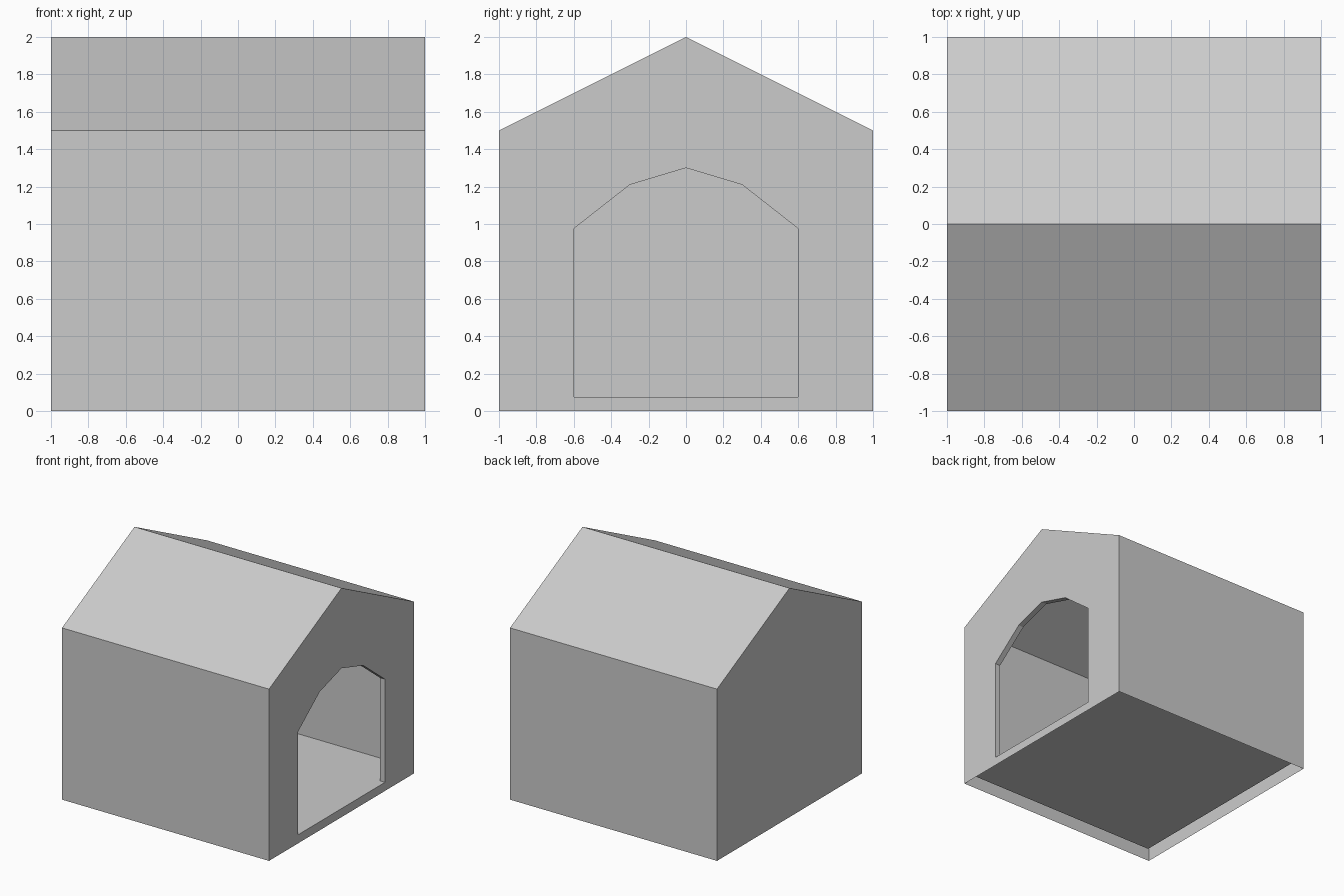
import bpy, bmesh

if "Cube" in bpy.data.objects:
    bpy.data.objects.remove(bpy.data.objects["Cube"])

T = 0.05             # wall thickness
FLOOR = 0.075        # floor height
DROP = T * 1.25 ** 0.5   # vertical roof thickness on the 1:2 slope

# Half profiles (y, z); the door arch is cut from the +x gable
DOOR = [(0, 1.3), (0.3, 1.21), (0.6, 0.975), (0.6, FLOOR)]
OUTER = [(1, 0), (1, 1.5), (0, 2)]
INNER = [(1 - T, FLOOR), (1 - T, 1.5 + T / 2 - DROP), (0, 2 - DROP)]


def add_face(bm, pts):
    bm.faces.new([bm.verts.new(p) for p in pts])


def add_strip(bm, path, x0, x1, s):
    """Sweep a half profile between two x positions."""
    for (ya, za), (yb, zb) in zip(path, path[1:]):
        add_face(bm, [(x0, s * ya, za), (x1, s * ya, za),
                      (x1, s * yb, zb), (x0, s * yb, zb)])


def add_gable(bm, path, x, s):
    add_face(bm, [(x, s * y, z) for y, z in path])


def make_object(name, bm):
    bmesh.ops.remove_doubles(bm, verts=bm.verts, dist=1e-5)
    bmesh.ops.recalc_face_normals(bm, faces=bm.faces)
    mesh = bpy.data.meshes.new(name)
    bm.to_mesh(mesh)
    bm.free()
    obj = bpy.data.objects.new(name, mesh)
    bpy.context.collection.objects.link(obj)
    return obj


# Walls and roof: outer and inner skins joined by the door jamb, open underneath
bm = bmesh.new()
for s in (1, -1):
    add_strip(bm, OUTER, -1, 1, s)
    add_strip(bm, INNER, T - 1, 1 - T, s)
    add_gable(bm, OUTER + [(0, 0)], -1, s)
    add_gable(bm, INNER + [(0, FLOOR)], T - 1, s)
    add_gable(bm, OUTER + DOOR + [(0, FLOOR), (0, 0)], 1, s)
    add_gable(bm, INNER + DOOR, 1 - T, s)
    add_strip(bm, DOOR + [(0, FLOOR)], 1 - T, 1, s)
make_object("walls_and_roof", bm)

# Floor panel between the inner walls
bm = bmesh.new()
e = 1 - T
add_face(bm, [(-e, -e, FLOOR), (e, -e, FLOOR), (e, e, FLOOR), (-e, e, FLOOR)])
make_object("floor", bm)
